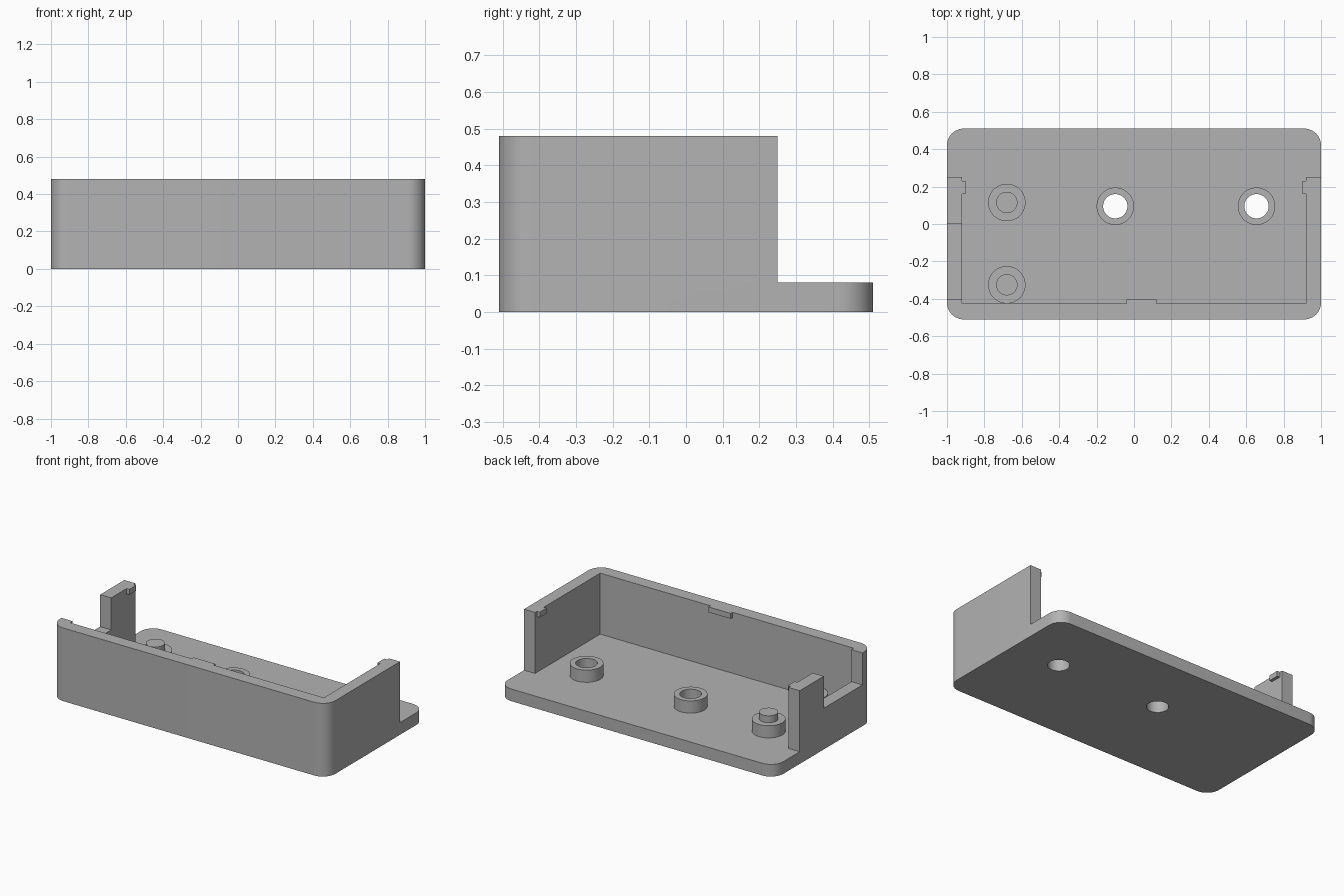
import bpy
import bmesh
from math import sin, cos, pi
from mathutils import Vector

cube = bpy.data.objects.get("Cube")
if cube:
    bpy.data.objects.remove(cube, do_unlink=True)

grey = bpy.data.materials.new("matte grey plastic")
grey.use_nodes = True
grey.diffuse_color = (0.45, 0.45, 0.45, 1)
grey.node_tree.nodes["Principled BSDF"].inputs["Base Color"].default_value = (0.45, 0.45, 0.45, 1)

FLOOR, TOP, SILL = 0.08, 0.48, 0.27
HALF_Y, BACK_EDGE = 0.51, 0.25
INNER_X, INNER_Y = 0.92, -0.425


def prism(name, outline, z0, z1):
    """Extrude a flat outline upwards from z0 to z1."""
    bm = bmesh.new()
    face = bm.faces.new([bm.verts.new((x, y, z0)) for x, y in outline])
    ext = bmesh.ops.extrude_face_region(bm, geom=[face])
    verts = [v for v in ext["geom"] if isinstance(v, bmesh.types.BMVert)]
    bmesh.ops.translate(bm, verts=verts, vec=Vector((0, 0, z1 - z0)))
    bmesh.ops.recalc_face_normals(bm, faces=bm.faces)
    mesh = bpy.data.meshes.new(name)
    bm.to_mesh(mesh)
    bm.free()
    mesh.materials.append(grey)
    obj = bpy.data.objects.new(name, mesh)
    bpy.context.collection.objects.link(obj)
    return obj


def box(name, x0, x1, y0, y1, z0, z1):
    return prism(name, [(x0, y0), (x1, y0), (x1, y1), (x0, y1)], z0, z1)


def disc(name, x, y, r, z0, z1, n=48):
    ring = [(x + r * cos(2 * pi * i / n), y + r * sin(2 * pi * i / n)) for i in range(n)]
    return prism(name, ring, z0, z1)


def rounded_outline(hx, hy, r, n=12):
    corners = [(1, 1), (-1, 1), (-1, -1), (1, -1)]
    return [(sx * (hx - r) + r * cos(pi / 2 * (q + i / n)),
             sy * (hy - r) + r * sin(pi / 2 * (q + i / n)))
            for q, (sx, sy) in enumerate(corners) for i in range(n + 1)]


def combine(target, tool, operation):
    """Apply a boolean and discard the tool."""
    tool.hide_render = True
    mod = target.modifiers.new(operation, 'BOOLEAN')
    mod.operation = operation
    mod.solver = 'EXACT'
    mod.object = tool
    bpy.ops.object.select_all(action='DESELECT')
    bpy.context.view_layer.objects.active = target
    target.select_set(True)
    bpy.ops.object.modifier_apply(modifier=mod.name)
    bpy.data.objects.remove(tool, do_unlink=True)


def finish(obj):
    bpy.ops.object.select_all(action='DESELECT')
    bpy.context.view_layer.objects.active = obj
    obj.select_set(True)
    bpy.ops.object.shade_smooth_by_angle(angle=pi / 6)


# Tray: rounded block, hollowed, open at the back, with a side window
tray = prism("tray", rounded_outline(1, HALF_Y, 0.09), 0, TOP)
combine(tray, box("cavity", -INNER_X, INNER_X, INNER_Y, 1, FLOOR, 1), 'DIFFERENCE')
combine(tray, box("back_opening", -2, 2, BACK_EDGE, 1, FLOOR, 1), 'DIFFERENCE')
combine(tray, box("side_window", -2, -0.8, -0.4, 0, SILL, 1), 'DIFFERENCE')

# Snap tabs along the rim, embedded in the walls
LIP = 0.035
for side, sign in (("left", 1), ("right", -1)):
    x0, x1 = sorted((sign * 0.9, sign * 0.95))
    combine(tray, box(side + "_clip", x0, x1, 0.16, 0.23, TOP - LIP, TOP), 'UNION')
combine(tray, box("front_clip", -0.04, 0.12, -0.45, -0.405, TOP - LIP, TOP), 'UNION')

# Hollow screw bosses, drilled through the floor
BOSS_TOP = 0.16
for x in (-0.1, 0.655):
    combine(tray, disc("screw_boss", x, 0.095, 0.1, 0.04, BOSS_TOP), 'UNION')
    combine(tray, disc("screw_hole", x, 0.095, 0.065, -0.1, 1), 'DIFFERENCE')

# Locating pegs: wide shoulder with a narrow pin
for y in (0.115, -0.325):
    combine(tray, disc("peg_shoulder", -0.68, y, 0.1, 0.04, BOSS_TOP), 'UNION')
    combine(tray, disc("peg_pin", -0.68, y, 0.057, 0.12, BOSS_TOP + 0.045), 'UNION')

finish(tray)
